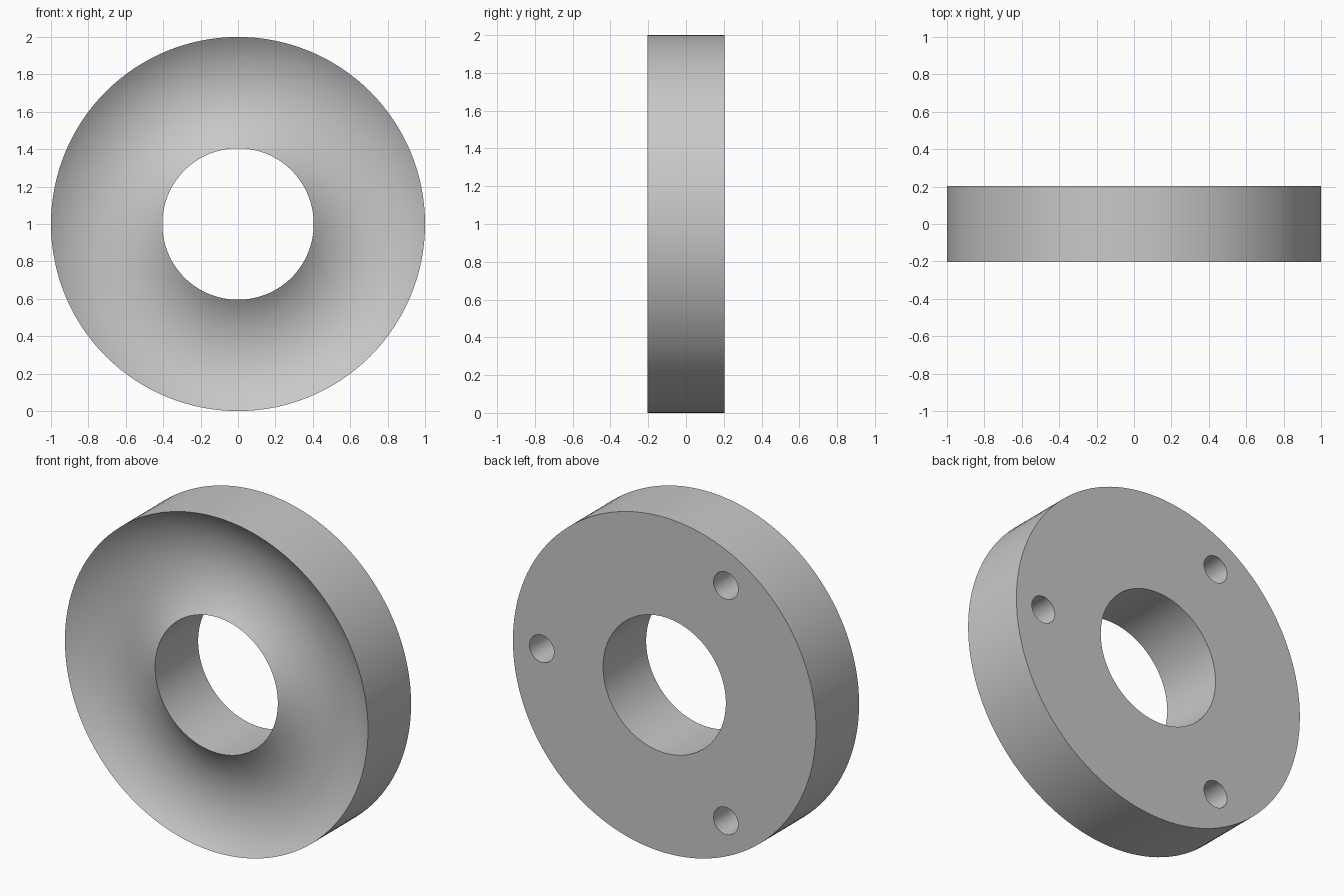
import bpy, bmesh, math
from mathutils import Matrix, Vector

if "Cube" in bpy.data.objects:
    bpy.data.objects.remove(bpy.data.objects["Cube"])

OUTER, INNER, HALF = 1.0, 0.405, 0.203
GROOVE_R = 0.5            # radius of the concave front groove
BOLT_R, HOLE_R, HOLE_DEPTH = 0.81, 0.081, 0.25
CENTRE = Vector((0, 0, 1))

grey = bpy.data.materials.new("light_grey")
grey.use_nodes = True
colour = (0.58, 0.58, 0.58, 1)
grey.diffuse_color = colour
grey.node_tree.nodes["Principled BSDF"].inputs["Base Color"].default_value = colour


def make_object(name, bm):
    bmesh.ops.recalc_face_normals(bm, faces=bm.faces)
    mesh = bpy.data.meshes.new(name)
    bm.to_mesh(mesh)
    bm.free()
    mesh.materials.append(grey)
    obj = bpy.data.objects.new(name, mesh)
    bpy.context.collection.objects.link(obj)
    return obj


# Ring cross-section: flat back, straight walls, circular-arc groove in front
mid, half_width = (OUTER + INNER) / 2, (OUTER - INNER) / 2
edge_angle = math.asin(half_width / GROOVE_R)
axis_y = -HALF - GROOVE_R * math.cos(edge_angle)
steps = 24
profile = [(INNER, HALF), (OUTER, HALF)]
for i in range(steps + 1):
    a = edge_angle * (1 - 2 * i / steps)
    profile.append((mid + GROOVE_R * math.sin(a), axis_y + GROOVE_R * math.cos(a)))

# Revolve the cross-section about the y axis
bm = bmesh.new()
verts = [bm.verts.new((r, y, CENTRE.z)) for r, y in profile]
edges = [bm.edges.new((v, verts[i - 1])) for i, v in enumerate(verts)]
bmesh.ops.spin(bm, geom=verts + edges, cent=CENTRE, axis=(0, 1, 0),
               angle=math.tau, steps=128, use_duplicate=False)
bmesh.ops.remove_doubles(bm, verts=bm.verts, dist=1e-4)
ring = make_object("grooved_ring", bm)

# Three blind bolt holes in the back
bm = bmesh.new()
for k in range(3):
    a = math.tau * k / 3
    place = Vector((BOLT_R * math.cos(a), HALF, CENTRE.z + BOLT_R * math.sin(a)))
    bmesh.ops.create_cone(bm, cap_ends=True, segments=40, radius1=HOLE_R, radius2=HOLE_R,
                          depth=2 * HOLE_DEPTH,
                          matrix=Matrix.Translation(place) @ Matrix.Rotation(math.pi / 2, 4, "X"))
cutter = make_object("bolt_hole_cutter", bm)
cutter.hide_render = True

cut = ring.modifiers.new("bolt_holes", "BOOLEAN")
cut.operation = "DIFFERENCE"
cut.solver = "EXACT"
cut.object = cutter

bpy.ops.object.select_all(action="DESELECT")
ring.select_set(True)
bpy.context.view_layer.objects.active = ring
bpy.ops.object.modifier_apply(modifier=cut.name)
bpy.data.objects.remove(cutter)
bpy.ops.object.shade_smooth_by_angle(angle=math.radians(30))
